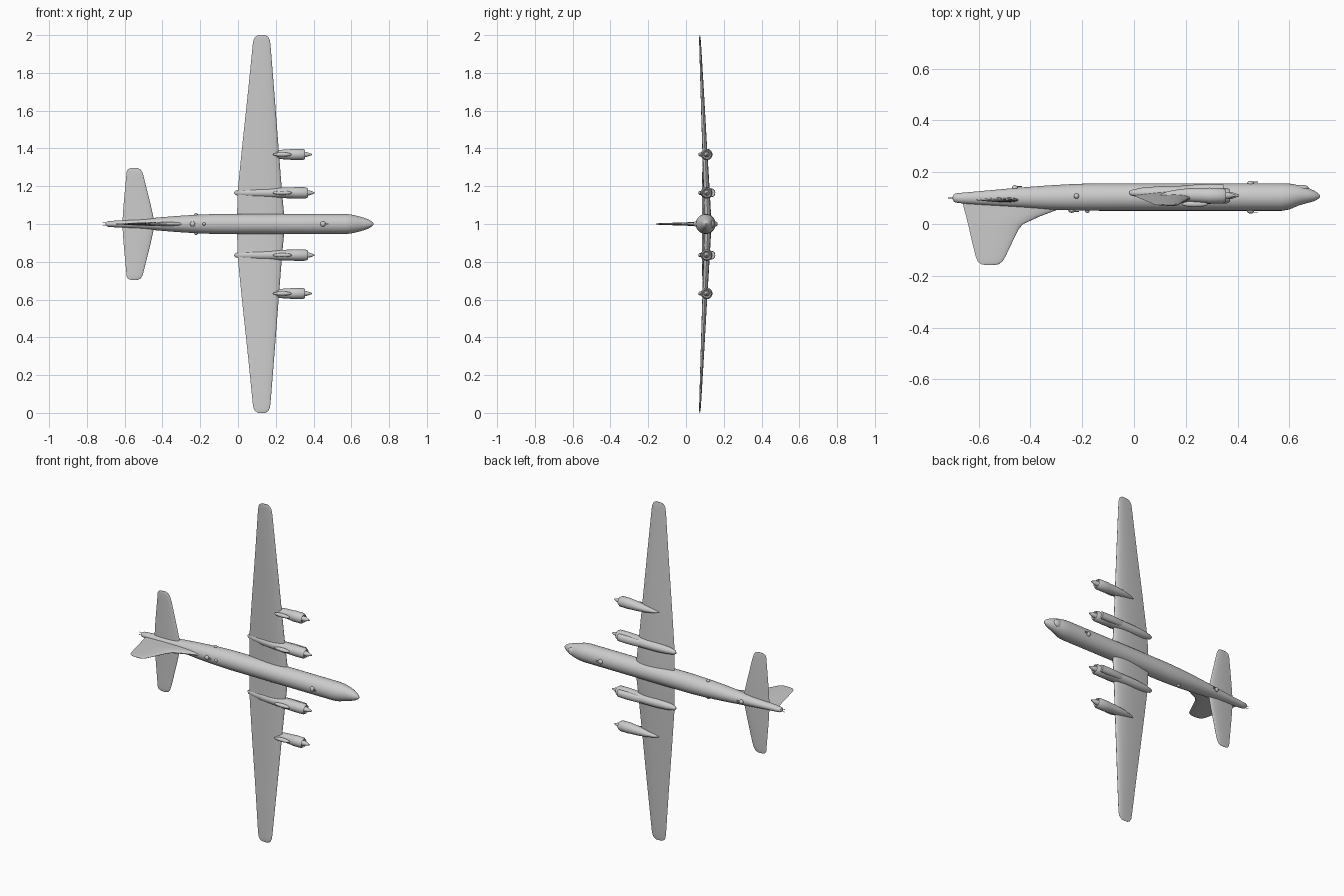
import bpy, bmesh, math
from mathutils import Vector

CZ = 1.0  # the aircraft stands on a wing tip: span along z, its upper side faces -y


def finish(name, rings, angle=40):
    """Skin a list of equal closed rings, cap both ends, smooth."""
    bm = bmesh.new()
    vs = [[bm.verts.new(p) for p in r] for r in rings]
    n = len(vs[0])
    for a, b in zip(vs, vs[1:]):
        for i in range(n):
            j = (i + 1) % n
            bm.faces.new((a[i], a[j], b[j], b[i]))
    bm.faces.new(vs[0][::-1])
    bm.faces.new(vs[-1])
    bmesh.ops.recalc_face_normals(bm, faces=bm.faces)
    me = bpy.data.meshes.new(name)
    bm.to_mesh(me)
    bm.free()
    ob = bpy.data.objects.new(name, me)
    bpy.context.collection.objects.link(ob)
    bpy.ops.object.select_all(action='DESELECT')
    bpy.context.view_layer.objects.active = ob
    ob.select_set(True)
    bpy.ops.object.shade_smooth_by_angle(angle=math.radians(angle))
    return ob


def body(name, secs, z=CZ, n=32):
    """Elliptical sections along x: (x, y low, y high, half width)."""
    rings = []
    for x, y0, y1, w in secs:
        c, r = (y0 + y1) / 2, (y1 - y0) / 2
        rings.append([Vector((x, c + r * math.cos(t), z + w * math.sin(t)))
                      for t in (2 * math.pi * i / n for i in range(n))])
    return finish(name, rings)


def foil(name, secs, upright=False, n=14):
    """Aerofoil sections: (span, leading x, trailing x, middle offset, half thickness)."""
    rings = []
    for s, le, te, mid, h in secs:
        ring = []
        for i in range(2 * n):
            u = (1 - math.cos(math.pi * i / n)) / 2
            t = h * 2 * (1.4845 * math.sqrt(u) - .63 * u - 1.758 * u**2
                         + 1.4215 * u**3 - .5075 * u**4)
            t = max(t, .0004) * (1 if i <= n else -1)
            x = le + (te - le) * u
            ring.append(Vector((x, s, CZ + mid + t)) if upright
                        else Vector((x, mid + t, CZ + s)))
        rings.append(ring)
    return finish(name, rings, 50)


def both_sides(half):
    return [(-s, *r) for s, *r in reversed(half)] + half


def blob(name, loc, size):
    bpy.ops.mesh.primitive_uv_sphere_add(segments=20, ring_count=12, radius=1, location=loc)
    ob = bpy.context.object
    ob.name, ob.scale = name, size
    bpy.ops.object.shade_smooth()


def rod(name, loc, r, length):
    bpy.ops.mesh.primitive_cylinder_add(vertices=10, radius=r, depth=length, location=loc,
                                        rotation=(0, math.pi / 2, 0))
    bpy.context.object.name = name


# fuselage
body("fuselage", [
    (-.697, .088, .112, .010), (-.69, .083, .118, .014), (-.66, .079, .121, .017),
    (-.58, .073, .128, .022), (-.45, .064, .140, .032), (-.33, .056, .149, .042),
    (-.22, .052, .155, .049), (-.12, .051, .157, .053), (.57, .051, .157, .053),
    (.60, .056, .156, .050), (.635, .071, .150, .042), (.67, .081, .140, .032),
    (.695, .088, .129, .022), (.71, .096, .119, .012), (.718, .104, .110, .003)])
blob("nose_blister", (.65, .137, CZ), (.025, .014, .022))

# main wing
foil("wing", both_sides([
    (.04, .245, -.005, .114, .019), (.17, .233, -.002, .109, .017),
    (.40, .215, .021, .099, .013), (.70, .192, .053, .086, .009),
    (.95, .172, .078, .075, .005), (.975, .168, .082, .074, .004),
    (.99, .160, .090, .073, .003), (1.0, .145, .107, .073, .001)]))

# tailplane
foil("tailplane", both_sides([
    (.01, -.442, -.612, .093, .010), (.10, -.462, -.606, .092, .008),
    (.25, -.499, -.592, .091, .005), (.275, -.507, -.590, .090, .004),
    (.29, -.517, -.583, .090, .003), (.297, -.535, -.565, .090, .001)]))

# fin with dorsal fillet
foil("fin", [
    (.085, -.24, -.662, 0, .012), (.055, -.295, -.655, 0, .011), (.03, -.362, -.648, 0, .010),
    (0, -.428, -.641, 0, .009), (-.02, -.445, -.636, 0, .008), (-.06, -.465, -.627, 0, .007),
    (-.125, -.496, -.611, 0, .005), (-.145, -.508, -.603, 0, .004),
    (-.155, -.522, -.590, 0, .003), (-.159, -.54, -.572, 0, .001)], upright=True)

# engine nacelles, two per side
for side in (-1, 1):
    for tag, off in (("inner", .165), ("outer", .368)):
        z = CZ + side * off
        if tag == "inner":
            nose = .37
            secs = [(-.02, .118, .126, .004), (-.012, .110, .131, .012), (.03, .100, .140, .020),
                    (.10, .088, .146, .026), (.20, .080, .148, .028), (.285, .077, .145, .029)]
            # oil cooler scoop under the cowling
            body("inner_scoop", [(.17, .130, .140, .012), (.22, .125, .151, .020),
                                 (.29, .120, .155, .022), (.345, .120, .153, .021)], z, 20)
        else:
            nose = .355
            secs = [(.10, .108, .114, .003), (.13, .101, .126, .010), (.18, .090, .135, .019),
                    (.235, .084, .139, .025), (.28, .081, .139, .028)]
        cowl = [(nose - .065, .079, .140, .030), (nose - .012, .080, .139, .0295),
                (nose, .086, .133, .023), (nose - .006, .092, .127, .017)]
        body(tag + "_nacelle", secs + cowl, z, 24)
        # propeller hub and pointed spinner
        body(tag + "_spinner", [(nose - .012, .095, .125, .015), (nose + .008, .097, .123, .013),
                                (nose + .022, .102, .118, .008), (nose + .036, .107, .113, .003)], z, 20)
        # exhaust fairing on the upper side
        blob(tag + "_fairing", (.235, .077, z), (.05, .012, .011))

# gun turrets: (x, y, radius)
for x, y, r in ((.45, .051, .014), (-.24, .054, .014), (-.18, .053, .009),
                (.45, .156, .014), (-.46, .139, .012)):
    blob("turret", (x, y, CZ), (r, .011, r))
    out = -1 if y < .1 else 1
    if r > .01:
        for s in (-1, 1):
            rod("turret_gun", (x + .016, y + out * .006, CZ + s * .004), .0013, .024)

# side sighting blisters
for s in (-1, 1):
    blob("side_blister", (-.222, .108, CZ + s * .049), (.010, .010, .009))

# tail turret and guns
blob("tail_turret", (-.685, .100, CZ), (.016, .016, .015))
for s in (-1, 1):
    rod("tail_gun", (-.703, .100, CZ + s * .007), .0014, .030)
